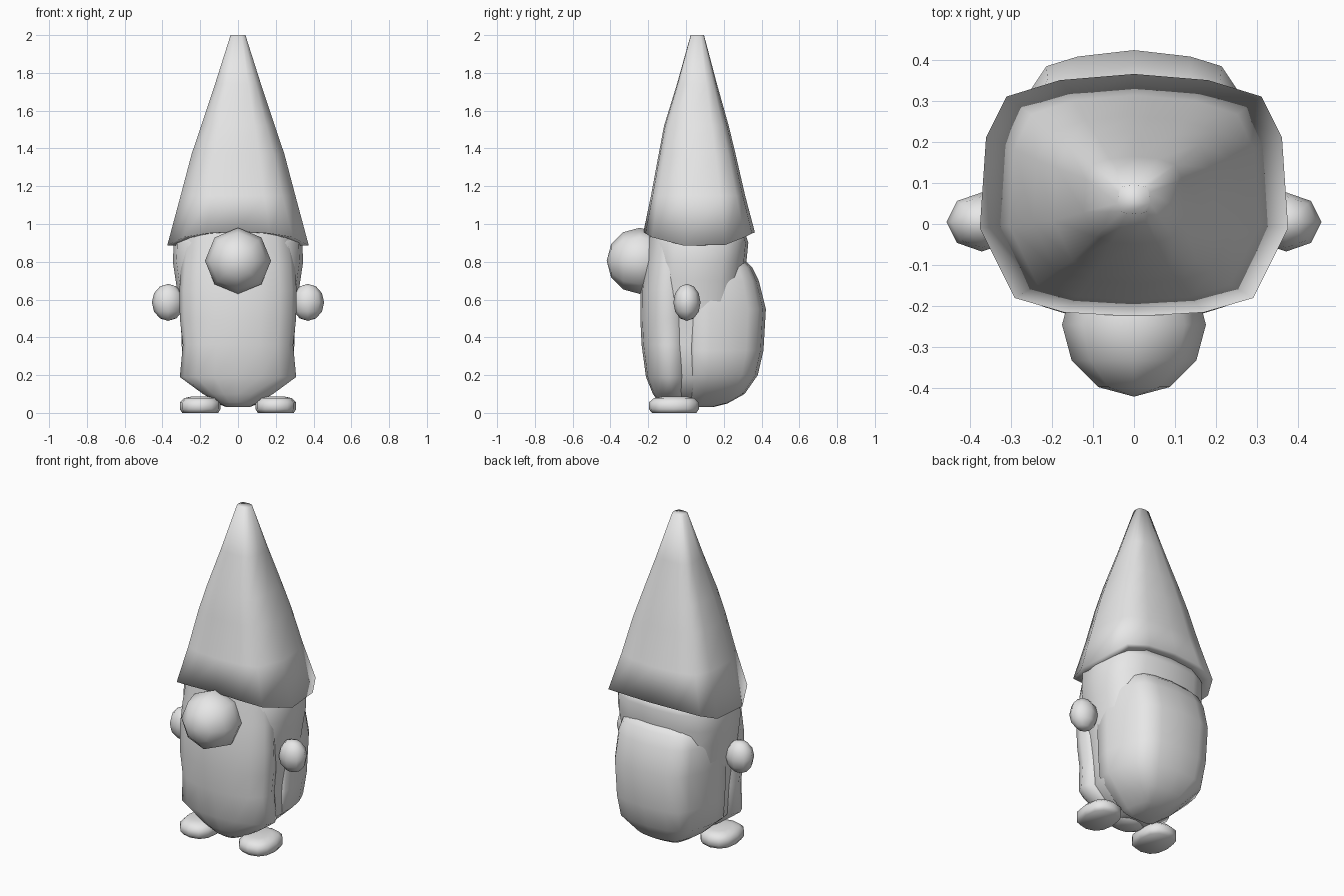
import bpy, bmesh, math

if "Cube" in bpy.data.objects:
    bpy.data.objects.remove(bpy.data.objects["Cube"])

grey = bpy.data.materials.new("plain_grey")
grey.diffuse_color = (0.8, 0.8, 0.8, 1)
grey.use_nodes = True
grey.node_tree.nodes["Principled BSDF"].inputs["Base Color"].default_value = grey.diffuse_color


def finish(name, bm, angle):
    bmesh.ops.recalc_face_normals(bm, faces=bm.faces)
    me = bpy.data.meshes.new(name)
    bm.to_mesh(me)
    bm.free()
    me.materials.append(grey)
    ob = bpy.data.objects.new(name, me)
    bpy.context.collection.objects.link(ob)
    bpy.ops.object.select_all(action='DESELECT')
    ob.select_set(True)
    bpy.context.view_layer.objects.active = ob
    bpy.ops.object.shade_smooth_by_angle(angle=math.radians(angle))
    return ob


def skin(name, rings, angle=80):
    """Joins point rings into a closed skin."""
    bm = bmesh.new()
    rows = [[bm.verts.new(p) for p in r] for r in rings]
    n = len(rows[0])
    for a, b in zip(rows, rows[1:]):
        for i in range(n):
            j = (i + 1) % n
            bm.faces.new((a[i], a[j], b[j], b[i]))
    bm.faces.new(rows[0][::-1])
    bm.faces.new(rows[-1])
    return finish(name, bm, angle)


def mirrored(half):
    """Completes an outline whose first and last points lie on x = 0."""
    return half + [(-p[0], *p[1:]) for p in half[-2:0:-1]]


def oval(z, half_x, y0, y1, power=2.0, n=16, cx=0.0):
    """Rounded-box outline between y0 and y1 at height z."""
    pts = []
    for i in range(n):
        t = 2 * math.pi * i / n
        c, s = math.cos(t), math.sin(t)
        x = math.copysign(abs(c) ** (2 / power), c) * half_x
        y = math.copysign(abs(s) ** (2 / power), s) * (y1 - y0) / 2
        pts.append((cx + x, (y0 + y1) / 2 + y, z))
    return pts


def ball(name, centre, radii, seg, rings, tilt=0.0):
    bm = bmesh.new()
    bmesh.ops.create_uvsphere(bm, u_segments=seg, v_segments=rings, radius=1)
    for v in bm.verts:
        x, y, z = v.co
        # tilt turns the poles towards the front
        y, z = (y * math.cos(tilt) - z * math.sin(tilt),
                y * math.sin(tilt) + z * math.cos(tilt))
        v.co = [c + r * k for c, r, k in zip(centre, radii, (x, y, z))]
    return finish(name, bm, 80)


# Pointed hat: wavy rim outline shrinking to a small tip
rim = mirrored([(0, -.225, .96), (.17, -.215, .95), (.29, -.18, .93),
                (.375, -.01, .885), (.36, .21, .89), (.31, .31, .93),
                (.18, .35, .95), (0, .365, .955)])
hat = [[(x * .86, .07 + (y - .07) * .86, z) for x, y, z in rim], rim]
for z, sx, sy, cy in [(1.15, .81, .845, .064), (1.37, .655, .69, .059),
                      (1.52, .52, .58, .055), (1.74, .325, .36, .058),
                      (2.0, .105, .12, .06)]:
    hat.append([(x * sx, cy + (y - .07) * sy, z) for x, y, _ in rim])
skin("hat", hat, 180)

# Core of the body
skin("body", [oval(z, w, a, b, 2.8) for z, w, a, b in [
    (.045, .09, -.08, .15), (.10, .17, -.13, .2), (.19, .275, -.15, .25),
    (.36, .28, -.17, .28), (.50, .298, -.18, .30), (.70, .33, -.19, .31),
    (.80, .345, -.19, .32), (.90, .34, -.19, .33), (.96, .32, -.17, .31)]])

# Long beard covering the front
skin("beard", [oval(z, w, a, b, 2.1) for z, w, a, b in [
    (.03, .06, -.11, 0), (.055, .11, -.145, .02), (.10, .185, -.175, .03),
    (.19, .308, -.212, .04), (.36, .292, -.235, .05), (.50, .308, -.242, .05),
    (.65, .31, -.24, .05), (.80, .30, -.22, .05), (.96, .28, -.195, .05)]])

# Bulging back, flat towards the front
back = mirrored([(0, 1), (.45, .96), (.70, .90), (.82, .76), (.95, .5), (1, .25),
                 (.99, .03), (.93, 0), (0, 0)])
skin("bulging_back", [[(x * w, y0 + (y1 - y0) * y, z) for x, y in back]
                      for z, w, y0, y1 in [
    (.03, .06, .04, .14), (.05, .11, .03, .22), (.10, .18, .03, .31),
    (.20, .285, .03, .38), (.33, .297, .03, .41), (.55, .305, .03, .423),
    (.70, .30, .04, .385), (.77, .28, .05, .35), (.81, .24, .06, .31)]])

# Big round nose
ball("nose", (0, -.245, .805), (.175, .175, .175), 8, 6, math.pi / 2)

# Hands and feet, one on each side
for side, tag in ((-1, "left"), (1, "right")):
    ball(tag + "_hand", (side * .37, .005, .585), (.086, .072, .098), 8, 6)
    skin(tag + "_foot", [oval(z, w, a, b, 2.4, 12, side * .2) for z, w, a, b in [
        (0, .095, -.18, .055), (.02, .108, -.197, .068), (.055, .108, -.197, .068),
        (.078, .085, -.17, .045), (.086, .05, -.13, .01)]])
